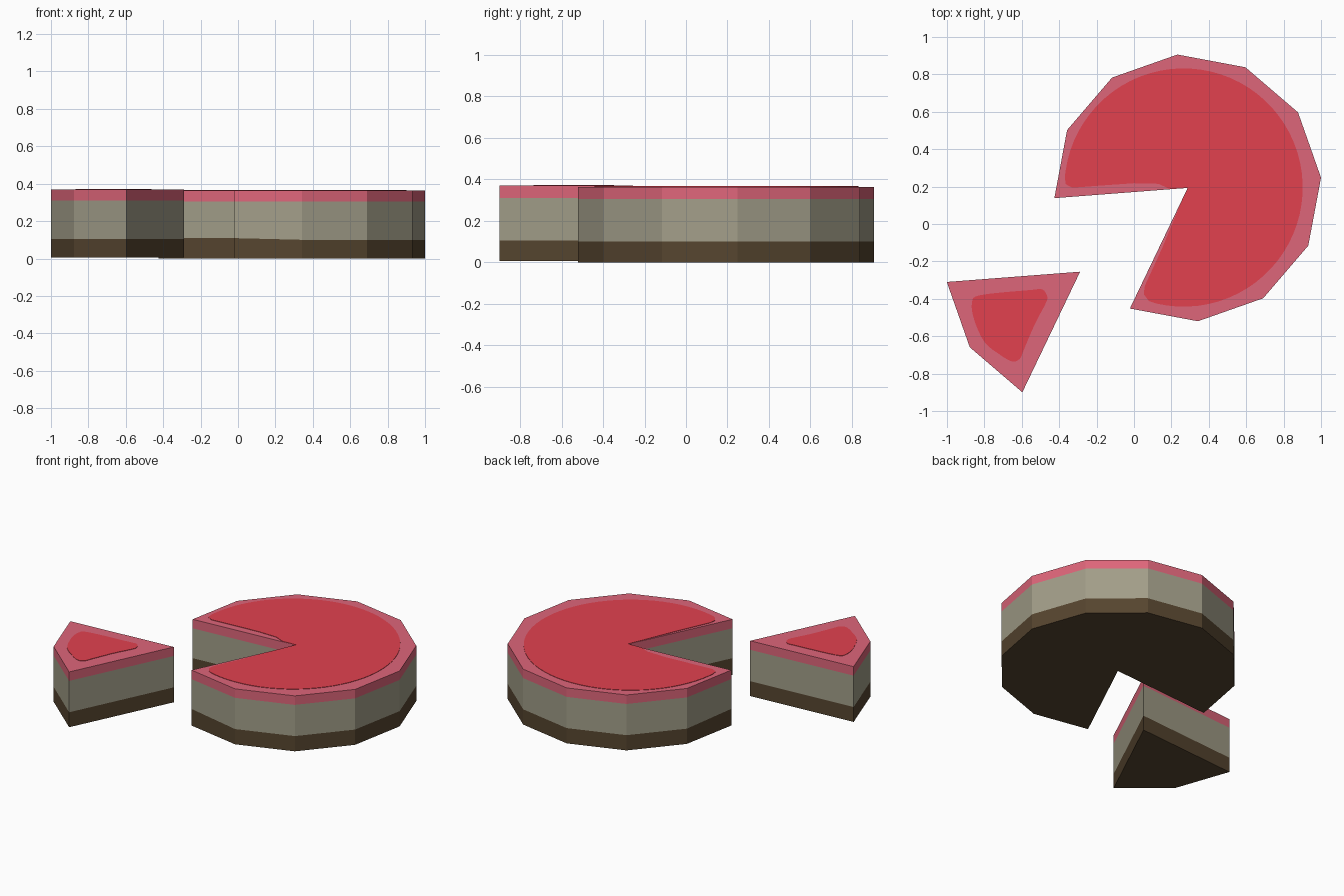
import bpy, bmesh, math
from mathutils import Vector

if "Cube" in bpy.data.objects:
    bpy.data.objects.remove(bpy.data.objects["Cube"])


def material(name, rgb):
    # sRGB 0-255 to linear
    lin = [((c / 255 + 0.055) / 1.055) ** 2.4 for c in rgb]
    m = bpy.data.materials.new(name)
    m.diffuse_color = (*lin, 1)
    m.use_nodes = True
    m.node_tree.nodes["Principled BSDF"].inputs["Base Color"].default_value = m.diffuse_color
    return m


CRUST = material("brown crust", (86, 69, 47))
CREAM = material("grey cream", (162, 158, 137))
GLAZE = material("pink glaze", (222, 102, 122))
JELLY = material("red jelly", (226, 65, 79))


def stack(name, outline, levels, mats):
    """Prism through several height levels, one material per band."""
    bm = bmesh.new()
    rings = [[bm.verts.new((x, y, z)) for x, y in outline] for z in levels]
    n = len(outline)
    for k in range(len(levels) - 1):
        for i in range(n):
            j = (i + 1) % n
            f = bm.faces.new((rings[k][i], rings[k][j],
                              rings[k + 1][j], rings[k + 1][i]))
            f.material_index = k
    bm.faces.new(rings[0][::-1]).material_index = 0
    bm.faces.new(rings[-1]).material_index = len(mats) - 1
    bmesh.ops.recalc_face_normals(bm, faces=bm.faces)
    me = bpy.data.meshes.new(name)
    bm.to_mesh(me)
    bm.free()
    for m in mats:
        me.materials.append(m)
    ob = bpy.data.objects.new(name, me)
    bpy.context.collection.objects.link(ob)
    return ob


def sector(tip, a0, a1, r=0.715):
    """Pie outline from its tip, in 30 degree steps."""
    steps = round((a1 - a0) / 30)
    angles = [math.radians(a0 + 30 * i) for i in range(steps + 1)]
    return [tip] + [(tip[0] + r * math.cos(a), tip[1] + r * math.sin(a))
                    for a in angles]


def smooth_loop(pts, sub=4):
    """Closed Catmull-Rom curve through the points."""
    p = [Vector(q) for q in pts]
    n, out = len(p), []
    for i in range(n):
        a, b, c, d = p[i - 1], p[i], p[(i + 1) % n], p[(i + 2) % n]
        for s in range(sub):
            t = s / sub
            v = 0.5 * (2 * b + (c - a) * t + (2 * a - 5 * b + 4 * c - d) * t * t
                       + (3 * b - a - 3 * c + d) * t ** 3)
            out.append((v.x, v.y))
    return out


bands = [CRUST, CREAM, GLAZE]

# Main cake with a 60 degree notch
cake = stack("cake", sector((0.287, 0.193), -115.6, 184.4),
             [0.0, 0.1, 0.305, 0.364], bands)
# The last outline point and the tip bound the back notch wall: crust sits higher
for v in cake.data.vertices:
    if abs(v.co.z - 0.1) < 1e-4 and v.index % 12 in (0, 1, 11):
        v.co.z = 0.109

# Cut slice, a touch higher than the cake
stack("slice", sector((-0.288, -0.255), 184.4, 244.4),
      [0.006, 0.104, 0.31, 0.369], bands)

# Red jelly on the cake: round edge plus the notch side
arc = [(0.265 + 0.637 * math.cos(math.radians(a)),
        0.195 + 0.637 * math.sin(math.radians(a))) for a in range(-103, 173, 5)]
notch = [(-0.37, 0.25), (-0.365, 0.213), (-0.33, 0.194), (-0.2, 0.204),
         (0, 0.218), (0.13, 0.215), (0.19, 0.188), (0.286, 0.192),
         (0.25, 0.11), (0.15, -0.13), (0.058, -0.33), (0.052, -0.375),
         (0.08, -0.412)]
stack("cake_jelly", arc + notch, [0.362, 0.3665], [JELLY])

# Red jelly on the slice
blob = [(-.465, -.385), (-.49, -.35), (-.555, -.353), (-.82, -.38),
        (-.866, -.42), (-.855, -.51), (-.80, -.63), (-.715, -.70),
        (-.65, -.735), (-.61, -.72), (-.588, -.67), (-.53, -.535),
        (-.47, -.42)]
stack("slice_jelly", smooth_loop(blob), [0.367, 0.3715], [JELLY])
